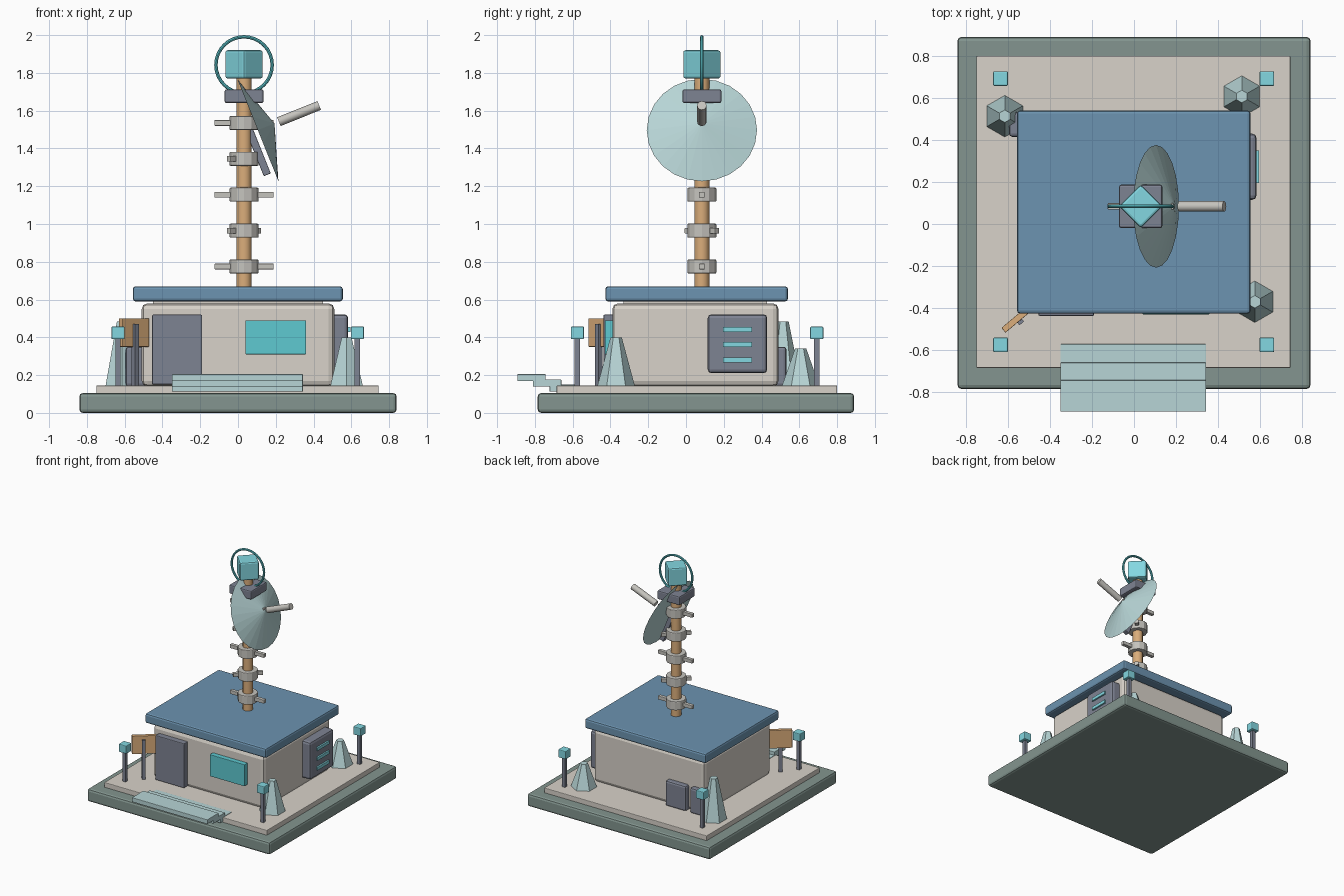
import bpy, math
from mathutils import Vector

if "Cube" in bpy.data.objects:
    bpy.data.objects.remove(bpy.data.objects["Cube"])

COL = {"moss": (130, 148, 142), "cream": (215, 209, 200), "blue": (108, 146, 175),
       "slate": (125, 130, 145), "teal": (95, 200, 208), "cyan": (130, 214, 224),
       "ice": (182, 212, 213), "wood": (218, 172, 122), "stone": (196, 194, 188)}
MATS = {}


def paint(o, name):
    if name not in MATS:
        m = bpy.data.materials.new(name)
        m.diffuse_color = [(c / 255) ** 2.2 for c in COL[name]] + [1]
        m.use_nodes = True
        m.node_tree.nodes["Principled BSDF"].inputs["Base Color"].default_value = m.diffuse_color
        MATS[name] = m
    o.data.materials.append(MATS[name])


def bevel(o, w):
    if w:
        m = o.modifiers.new("bevel", "BEVEL")
        m.width, m.segments = w, 2


def box(name, col, x, y, z, bev=0.0, rz=0.0):
    """Box from (min, max) ranges, turned about its own centre."""
    bpy.ops.mesh.primitive_cube_add(size=1, location=[(a + b) / 2 for a, b in (x, y, z)],
                                    rotation=(0, 0, rz))
    o = bpy.context.object
    o.name = name
    for v in o.data.vertices:
        for i, (a, b) in enumerate((x, y, z)):
            v.co[i] *= b - a
    bevel(o, bev)
    paint(o, col)
    return o


def cone(name, col, p, q, r1, r2, n, rz=0.0, smooth=False, bev=0.0):
    """Cone or cylinder from point p to point q."""
    p, q = Vector(p), Vector(q)
    rot = (q - p).to_track_quat('Z', 'Y').to_euler() if (q - p).xy.length > 1e-4 else (0, 0, rz)
    bpy.ops.mesh.primitive_cone_add(vertices=n, radius1=r1, radius2=r2, depth=(q - p).length,
                                    location=(p + q) / 2, rotation=rot)
    o = bpy.context.object
    o.name = name
    if smooth:
        bpy.ops.object.shade_smooth_by_angle(angle=math.radians(35))
    bevel(o, bev)
    paint(o, col)
    return o


# Ground slab, deck, building and roof
box("base_slab", "moss", (-.84, .84), (-.785, .89), (0, .105), .018)
box("deck", "cream", (-.75, .745), (-.685, .80), (.09, .145), .005)
box("building", "cream", (-.51, .51), (-.39, .49), (.14, .58), .03)
box("roof_core", "cream", (-.45, .45), (-.33, .43), (.57, .60))
box("roof", "blue", (-.557, .555), (-.427, .54), (.59, .67), .015)

# Front door and window
box("door", "slate", (-.455, -.19), (-.437, -.38), (.15, .52), .006)
box("window", "teal", (.04, .36), (-.43, -.38), (.31, .49), .003)

# Side vent with slats
box("vent_panel", "slate", (.49, .583), (.115, .43), (.21, .522), .02)
for i in range(3):
    z = .28 + .081 * i
    box(f"vent_slat_{i}", "cyan", (.57, .596), (.195, .35), (z - .013, z + .013))

# Crates behind the building
for i, x in enumerate((-.595, -.37)):
    box(f"crate_{i}", "slate", (x, x + .19), (.415, .532), (.14, .35), .015)

# Entrance steps
for i, (y, z) in enumerate(((-.893, .168), (-.81, .14), (-.722, .112))):
    box(f"step_{i}", "ice", (-.35, .343), (y, y + .15), (z, z + .037), .003)

# Corner lamps
for x in (-.635, .632):
    for y in (-.575, .692):
        box("lamp_post", "slate", (x - .014, x + .014), (y - .014, y + .014), (.14, .40))
        box("lamp_head", "cyan", (x - .035, x + .035), (y - .035, y + .035), (.39, .457), .006)

# Faceted crystal cones
for i, (x, y, top) in enumerate(((-.615, .513, .485), (.513, .607, .34), (.575, -.37, .40))):
    cone(f"crystal_{i}", "ice", (x, y, .14), (x, y, top), .1, .03, 6)

# Sign on a post
box("sign_board", "wood", (-.643, -.457), (-.461, -.431), (.35, .50), .003, math.radians(40))
box("sign_post", "slate", (-.557, -.529), (-.476, -.448), (.14, .47), 0, math.radians(40))

# Mast with collars and crossing pegs
MX, MY = .032, .084
cone("mast", "wood", (MX, MY, .66), (MX, MY, 1.80), .04, .04, 12, smooth=True)
for i in range(5):
    z = .775 + .19 * i
    cone(f"collar_{i}", "stone", (MX, MY, z - .037), (MX, MY, z + .037), .077, .077, 12, bev=.006)
    half, turn = (.115, math.pi / 4) if i % 2 else (.157, 0)
    box(f"peg_{i}", "stone", (MX - half, MX + half), (MY - .015, MY + .015),
        (z - .015, z + .015), .003, turn)

# Mast head: bracket, beacon and ring
box("head_bracket", "slate", (MX - .103, MX + .103), (MY - .103, MY + .103), (1.64, 1.713), .01)
box("beacon", "cyan", (MX - .073, MX + .073), (MY - .073, MY + .073), (1.77, 1.92), .012,
    math.pi / 4)
bpy.ops.mesh.primitive_torus_add(location=(MX, MY, 1.842), rotation=(math.pi / 2, 0, 0),
                                 major_radius=.149, minor_radius=.009,
                                 major_segments=32, minor_segments=8)
ring = bpy.context.object
ring.name = "beacon_ring"
bpy.ops.object.shade_smooth_by_angle()
paint(ring, "teal")

# Tilted dish, feed horn and rear mount
n = Vector((.928, 0, .373))
c = Vector((.105, MY, 1.497))
cone("dish", "ice", c, c + n * .095, .292, 0, 24)
cone("feed_horn", "stone", c + n * .12, c + n * .35, .025, .025, 12, smooth=True)
mount = box("dish_mount", "slate", (.08, .12), (MY - .02, MY + .02), (1.25, 1.545), .004)
mount.rotation_euler = (0, -math.atan2(.373, .928), 0)
